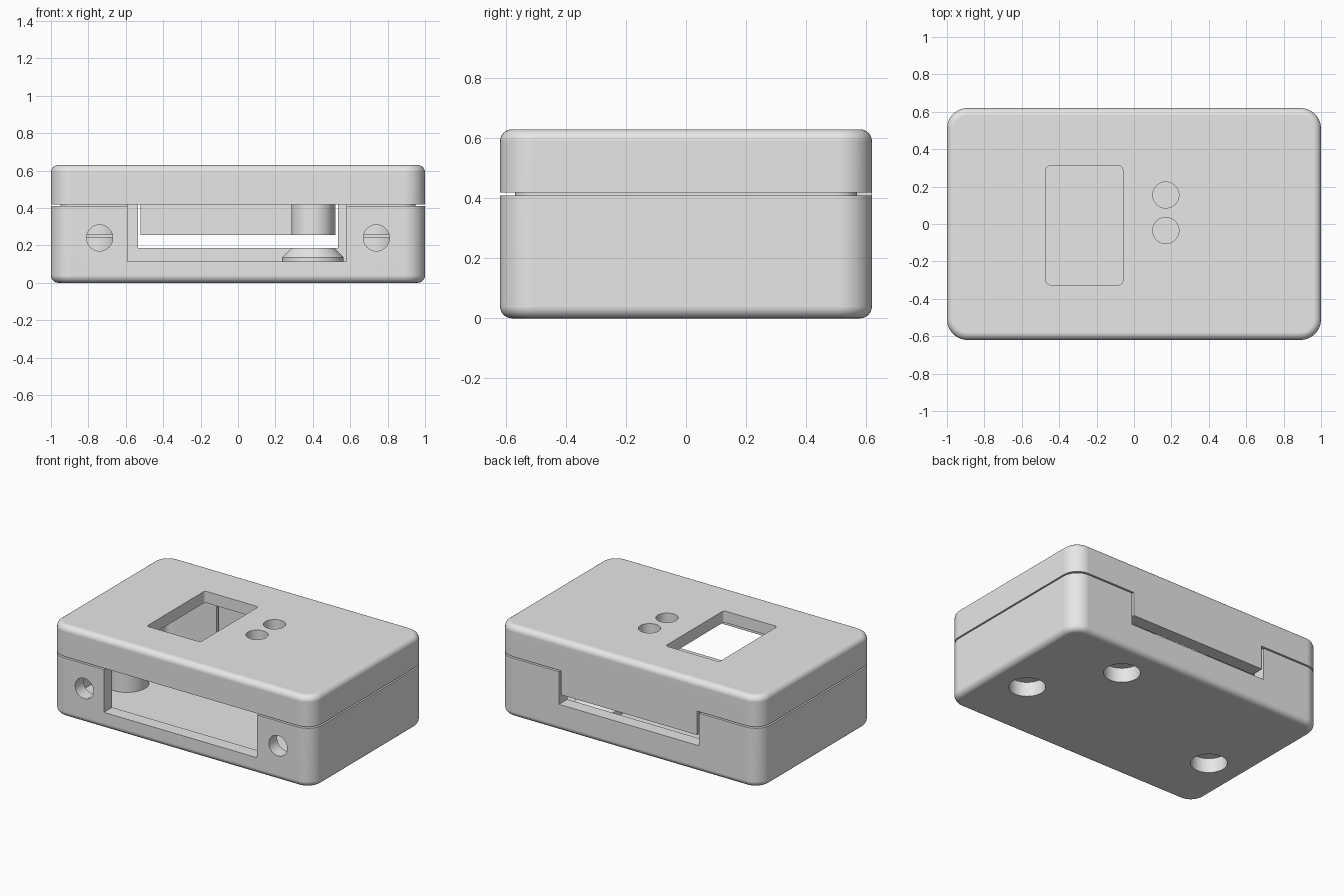
import bpy, bmesh
from math import radians
from mathutils import Matrix, Vector

old = bpy.data.objects.get("Cube")
if old:
    bpy.data.objects.remove(old, do_unlink=True)

GREY = (0.8, 0.8, 0.8, 1)
mat = bpy.data.materials.new("plain grey")
mat.use_nodes = True
mat.diffuse_color = GREY
mat.node_tree.nodes["Principled BSDF"].inputs["Base Color"].default_value = GREY

HALF_X, HALF_Y = 1.0, 0.62
WALL = 0.09


def finish(name, bm):
    bmesh.ops.recalc_face_normals(bm, faces=bm.faces[:])
    mesh = bpy.data.meshes.new(name)
    bm.to_mesh(mesh)
    bm.free()
    mesh.materials.append(mat)
    obj = bpy.data.objects.new(name, mesh)
    bpy.context.collection.objects.link(obj)
    return obj


def slab(name, x, y, z, corner=0, fillet=0, fillet_z=None):
    """Box from (min, max) pairs, with round upright corners and one filleted rim."""
    bm = bmesh.new()
    bmesh.ops.create_cube(bm, size=1)
    for v in bm.verts:
        v.co = Vector(pair[1] if c > 0 else pair[0] for pair, c in zip((x, y, z), v.co))
    if corner:
        upright = [e for e in bm.edges if abs(e.verts[0].co.z - e.verts[1].co.z) > 0.001]
        bmesh.ops.bevel(bm, geom=upright, offset=corner, segments=10, profile=0.5, affect='EDGES')
    if fillet:
        rim = [e for e in bm.edges if all(abs(v.co.z - fillet_z) < 0.001 for v in e.verts)]
        bmesh.ops.bevel(bm, geom=rim, offset=fillet, segments=6, profile=0.5, affect='EDGES')
    return finish(name, bm)


def body(name, inset, z, corner, fillet=0, fillet_z=None):
    x, y = HALF_X - inset, HALF_Y - inset
    return slab(name, (-x, x), (-y, y), z, corner, fillet, fillet_z)


def rod(name, x, y, z, r1, r2=None, along_y=False):
    """Round rod or cone; z is its (min, max) range, or y is when it lies along y."""
    span = y if along_y else z
    bm = bmesh.new()
    bmesh.ops.create_cone(bm, cap_ends=True, segments=48, radius1=r1,
                          radius2=r1 if r2 is None else r2, depth=span[1] - span[0])
    mid = sum(span) / 2
    if along_y:
        bmesh.ops.rotate(bm, verts=bm.verts[:], matrix=Matrix.Rotation(radians(90), 3, 'X'))
    bmesh.ops.translate(bm, verts=bm.verts[:], vec=(x, mid, z) if along_y else (x, y, mid))
    return finish(name, bm)


def combine(obj, tool, operation='DIFFERENCE'):
    mod = obj.modifiers.new("combine", 'BOOLEAN')
    mod.object, mod.operation, mod.solver = tool, operation, 'EXACT'
    bpy.context.view_layer.update()
    evaluated = obj.evaluated_get(bpy.context.evaluated_depsgraph_get())
    mesh = bpy.data.meshes.new_from_object(evaluated)
    obj.modifiers.clear()
    obj.data = mesh
    bpy.data.objects.remove(tool, do_unlink=True)


SIDE_SCREWS = [(-0.74, -0.155), (0.74, -0.155)]
BACK_SCREW = (0.4, 0.36)
SCREWS = SIDE_SCREWS + [BACK_SCREW]

# Base tray with a recessed lip around its rim
base = body("base", 0, (0, 0.41), 0.11, 0.04, 0)
combine(base, body("lip", 0.05, (0.3, 0.425), 0.07), 'UNION')
combine(base, body("tray_cavity", WALL, (0.1, 0.6), 0.04))
combine(base, slab("front_opening", (-0.59, 0.58), (-0.7, -0.45), (0.115, 0.6)))
combine(base, slab("back_notch", (-0.535, 0.535), (0.45, 0.7), (0.185, 0.6)))

# Screw bosses on the floor
for x, y in SIDE_SCREWS:
    combine(base, rod("boss", x, y, (0.05, 0.245), 0.14), 'UNION')
    combine(base, rod("front_hole", x, (-0.7, -0.45), 0.24, 0.07, along_y=True))
combine(base, rod("boss_foot", *BACK_SCREW, (0.05, 0.135), 0.165), 'UNION')
combine(base, rod("boss_cone", *BACK_SCREW, (0.135, 0.185), 0.165, 0.115), 'UNION')
for x, y in SCREWS:
    combine(base, rod("counterbore", x, y, (-0.1, 0.1), 0.115))
    combine(base, rod("screw_hole", x, y, (0.05, 0.3), 0.06))

# Lid with a hollow underside and a tab that fills the back notch
lid = body("lid", 0, (0.42, 0.63), 0.11, 0.04, 0.63)
combine(lid, body("lid_cavity", WALL, (0.3, 0.55), 0.04))
combine(lid, slab("back_tab", (-0.52, 0.52), (HALF_Y - WALL, HALF_Y), (0.255, 0.5)), 'UNION')

# Posts under the lid
for (x, y), r in zip(SCREWS, (0.14, 0.14, 0.115)):
    combine(lid, rod("post", x, y, (0.255, 0.58), r), 'UNION')
    combine(lid, rod("pilot_hole", x, y, (0.2, 0.5), 0.045))

# Display window and button holes
combine(lid, slab("window", (-0.47, -0.06), (-0.325, 0.31), (0.5, 0.7), 0.02))
for y in (-0.035, 0.155):
    combine(lid, rod("button_hole", 0.17, y, (0.5, 0.7), 0.07))

# Smooth rounds with crisp edges
bpy.ops.object.select_all(action='DESELECT')
for obj in (base, lid):
    obj.select_set(True)
bpy.context.view_layer.objects.active = base
bpy.ops.object.shade_smooth_by_angle(angle=radians(30))
for obj in (base, lid):
    mod = obj.modifiers.new("even_shading", 'WEIGHTED_NORMAL')
    mod.keep_sharp = True
